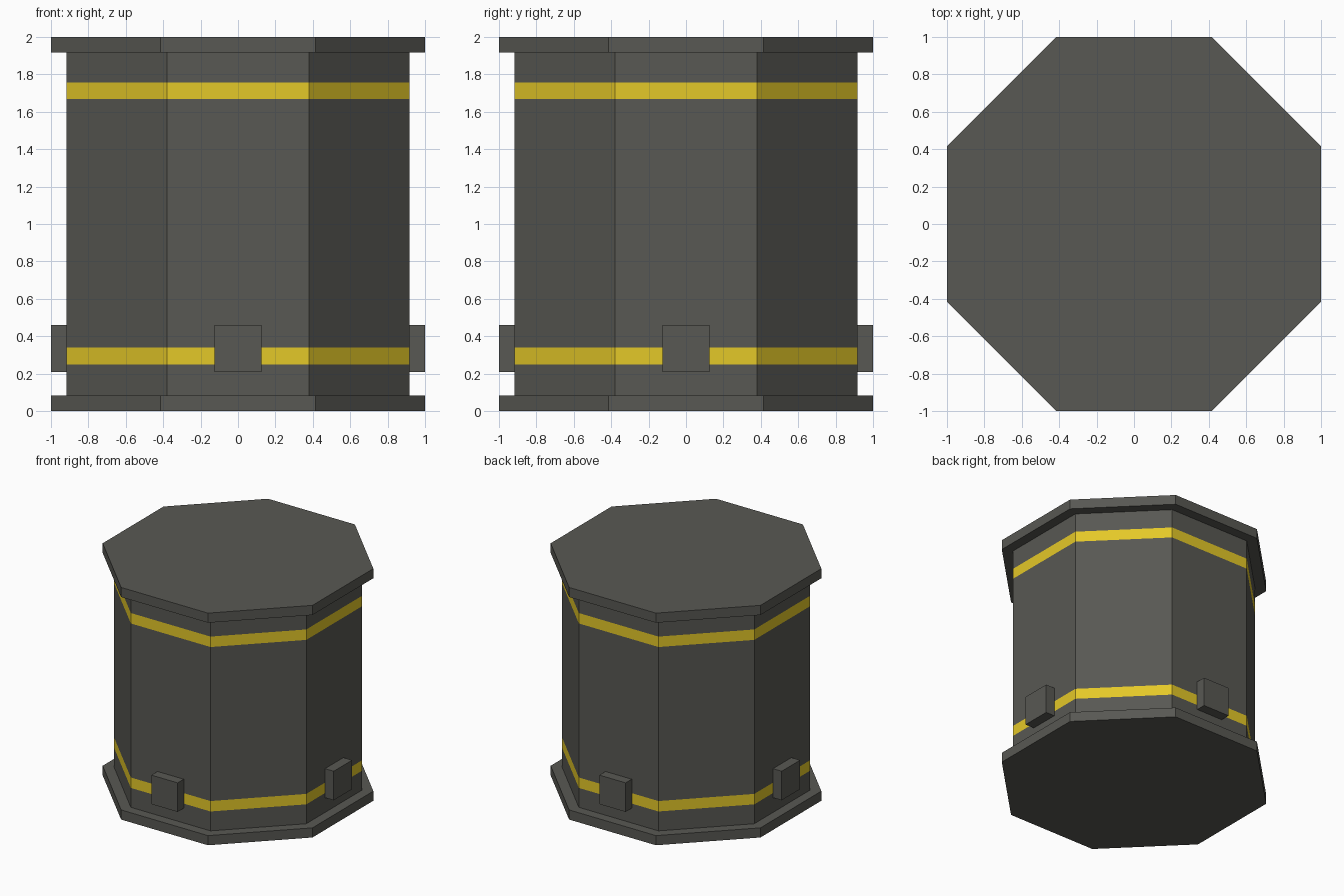
import bpy, bmesh, math

if "Cube" in bpy.data.objects:
    bpy.data.objects.remove(bpy.data.objects["Cube"])


def srgb(r, g, b):
    def lin(c):
        c /= 255
        return c / 12.92 if c <= 0.04045 else ((c + 0.055) / 1.055) ** 2.4
    return (lin(r), lin(g), lin(b), 1)


def material(name, color):
    m = bpy.data.materials.new(name)
    m.diffuse_color = color
    m.use_nodes = True
    m.node_tree.nodes["Principled BSDF"].inputs["Base Color"].default_value = m.diffuse_color
    return m


GREY = material("dark_grey", srgb(88, 88, 83))
YELLOW = material("warning_yellow", srgb(228, 200, 40))


def make_object(name, bm, mats):
    bmesh.ops.recalc_face_normals(bm, faces=bm.faces[:])
    mesh = bpy.data.meshes.new(name)
    bm.to_mesh(mesh)
    bm.free()
    for m in mats:
        mesh.materials.append(m)
    obj = bpy.data.objects.new(name, mesh)
    bpy.context.collection.objects.link(obj)
    return obj


def octagon_prism(name, apothem, levels, stripes=()):
    """Eight-sided prism with a ring of vertices at each height; listed bands are yellow."""
    bm = bmesh.new()
    r = apothem / math.cos(math.pi / 8)
    rings = []
    for z in levels:
        angles = [math.pi / 8 + i * math.pi / 4 for i in range(8)]
        rings.append([bm.verts.new((r * math.cos(a), r * math.sin(a), z)) for a in angles])
    for band, (lo, hi) in enumerate(zip(rings, rings[1:])):
        for i in range(8):
            j = (i + 1) % 8
            f = bm.faces.new((lo[i], lo[j], hi[j], hi[i]))
            f.material_index = 1 if band in stripes else 0
    bm.faces.new(rings[0])
    bm.faces.new(rings[-1])
    return make_object(name, bm, [GREY, YELLOW] if stripes else [GREY])


# Drum body with two painted stripes
octagon_prism("body", 0.917, [0.083, 0.25, 0.34, 1.667, 1.757, 1.917], stripes=(1, 3))

# Base and lid plates
octagon_prism("base_plate", 1.0, [0.0, 0.083])
octagon_prism("lid_plate", 1.0, [1.917, 2.0])

# Connector blocks on the four main sides
for k, side in enumerate(("right", "back", "left", "front")):
    bm = bmesh.new()
    bmesh.ops.create_cube(bm, size=1)
    for v in bm.verts:
        v.co = (0.9575 + v.co.x * 0.085, v.co.y * 0.25, 0.335 + v.co.z * 0.25)
    block = make_object(side + "_connector", bm, [GREY])
    block.rotation_euler.z = k * math.pi / 2
